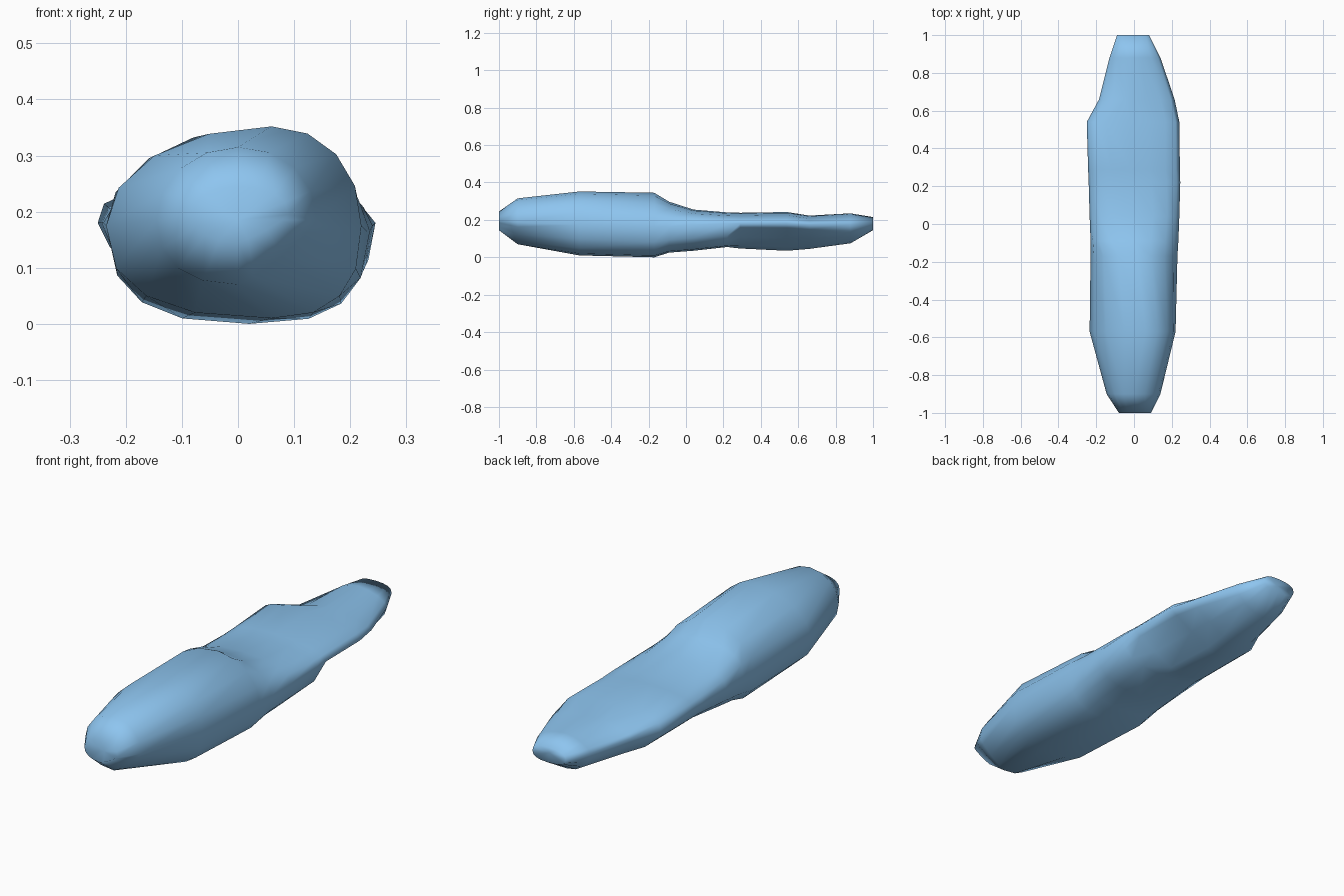
import bpy, bmesh
from math import sin, cos, radians

if "Cube" in bpy.data.objects:
    bpy.data.objects.remove(bpy.data.objects["Cube"])

# y, left x, right x, top z, bottom z, crown x, side z,
# roundness of top-left, top-right, bottom-right, bottom-left quarters
STATIONS = [
    (-1.00, -.08, .09, .25, .15, .00, .20, 2.2, 2.2, 1.2, 2.2),
    (-0.90, -.145, .14, .32, .075, .00, .19, 2.0, 2.1, 1.2, 2.3),
    (-0.57, -.235, .22, .357, .015, .06, .18, 2.0, 2.1, 2.5, 2.5),
    (-0.17, -.23, .23, .35, .005, .02, .17, 2.1, 1.8, 2.8, 2.6),
    (-0.09, -.23, .235, .302, .03, .00, .17, 3.0, 2.0, 2.9, 2.4),
    (0.04, -.235, .24, .26, .04, .00, .18, 2.6, 2.2, 2.9, 2.2),
    (0.22, -.24, .245, .245, .06, .00, .185, 2.4, 2.0, 3.0, 2.0),
    (0.29, -.243, .243, .243, .052, -.02, .185, 2.4, 2.0, 1.1, 1.8),
    (0.54, -.25, .24, .247, .04, -.02, .185, 3.2, 2.1, 1.1, 1.6),
    (0.66, -.185, .215, .228, .05, -.01, .18, 1.3, 1.7, 1.2, 1.8),
    (0.88, -.13, .14, .24, .08, -.01, .18, 1.6, 1.8, 1.8, 2.0),
    (1.00, -.09, .08, .22, .15, .00, .185, 2.5, 2.5, 2.5, 2.5),
]
SIDES = 16


def section(station):
    """Ring of points made of four rounded quarters."""
    y, xl, xr, zt, zb, xt, zs, tl, tr, br, bl = station
    ring = []
    for i in range(SIDES):
        a = radians(360 * i / SIDES)
        c, s = cos(a), sin(a)
        n = (tr if c >= 0 else tl) if s >= 0 else (br if c >= 0 else bl)
        cx = abs(c) ** (2 / n) if abs(c) > 1e-6 else 0
        sz = abs(s) ** (2 / n) if abs(s) > 1e-6 else 0
        x = xt + cx * ((xr if c >= 0 else xl) - xt)
        z = zs + sz * ((zt if s >= 0 else zb) - zs)
        ring.append((x, y, z))
    return ring


# Lofted hull
bm = bmesh.new()
rings = [[bm.verts.new(p) for p in section(s)] for s in STATIONS]
for a, b in zip(rings, rings[1:]):
    for i in range(SIDES):
        j = (i + 1) % SIDES
        bm.faces.new((a[i], a[j], b[j], b[i]))

# Nose with a shallow dent, and closed tail
for ring, y in ((rings[0], -0.97), (rings[-1], 0.99)):
    tip = bm.verts.new((0, y, 0.19))
    for i in range(SIDES):
        bm.faces.new((ring[i], ring[(i + 1) % SIDES], tip))

bmesh.ops.recalc_face_normals(bm, faces=bm.faces)
for v in bm.verts:
    v.co.z -= 0.005
mesh = bpy.data.meshes.new("hull")
bm.to_mesh(mesh)
bm.free()
mesh.shade_smooth()
hull = bpy.data.objects.new("hull", mesh)
bpy.context.collection.objects.link(hull)

# Blue finish
blue = bpy.data.materials.new("blue")
blue.diffuse_color = (0.27, 0.56, 0.87, 1)
blue.use_nodes = True
blue.node_tree.nodes["Principled BSDF"].inputs["Base Color"].default_value = blue.diffuse_color
mesh.materials.append(blue)
